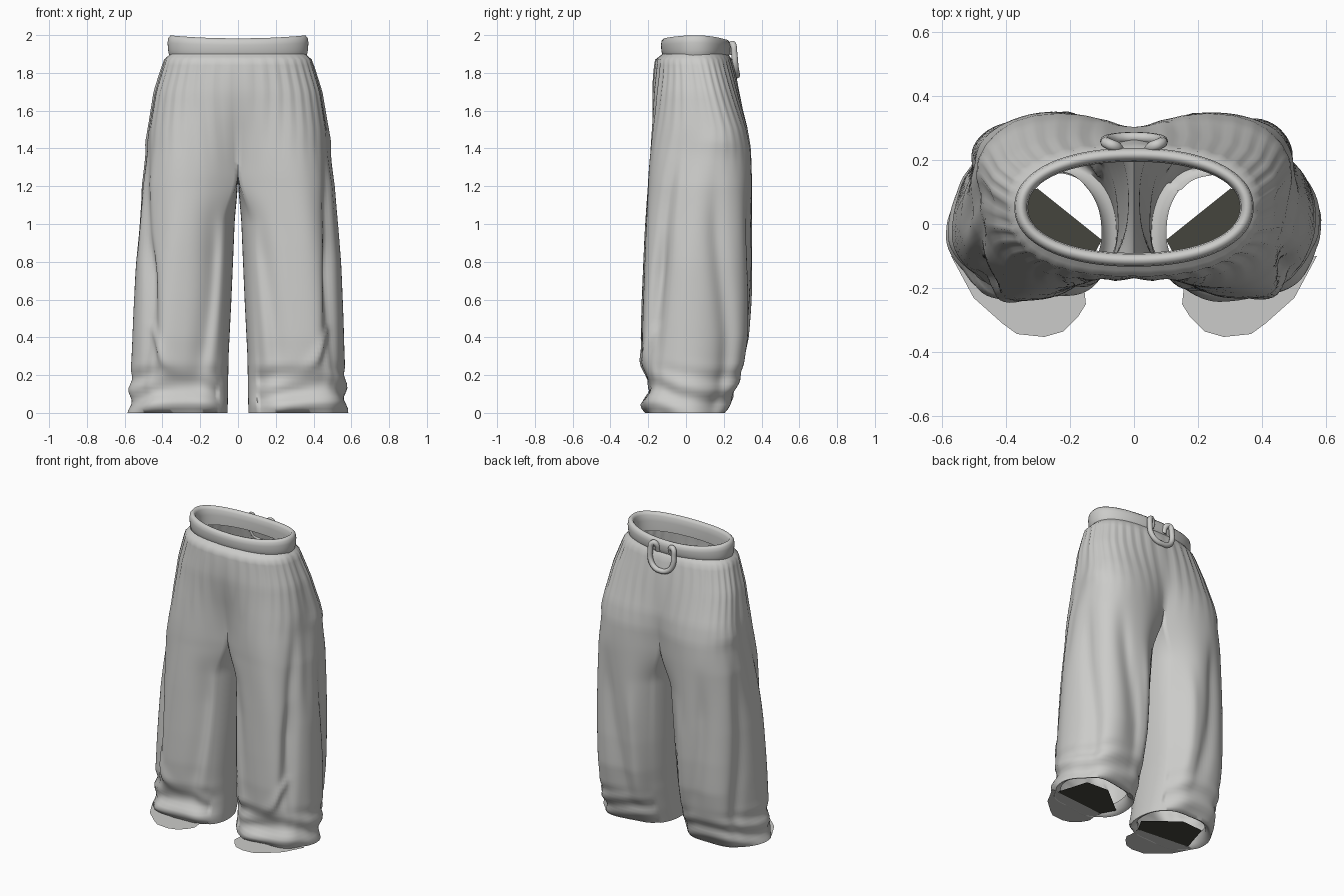
import bpy, bmesh, math

if "Cube" in bpy.data.objects:
    bpy.data.objects.remove(bpy.data.objects["Cube"])


def material(name, rgb):
    m = bpy.data.materials.new(name)
    m.diffuse_color = (*rgb, 1)
    m.use_nodes = True
    m.node_tree.nodes["Principled BSDF"].inputs["Base Color"].default_value = m.diffuse_color
    return m


CLOTH = material("light grey cloth", (0.60, 0.60, 0.585))
DARK = material("dark lining", (0.06, 0.06, 0.047))


def finish(name, bm, mat, angle=60):
    me = bpy.data.meshes.new(name)
    bm.to_mesh(me)
    bm.free()
    ob = bpy.data.objects.new(name, me)
    bpy.context.collection.objects.link(ob)
    me.materials.append(mat)
    bpy.ops.object.select_all(action='DESELECT')
    ob.select_set(True)
    bpy.context.view_layer.objects.active = ob
    bpy.ops.object.shade_smooth_by_angle(angle=math.radians(angle))
    return ob


def key(table, z):
    """Linear interpolation in a table of (z, value), z falling."""
    if z >= table[0][0]:
        return table[0][1]
    for (z0, a), (z1, b) in zip(table, table[1:]):
        if z >= z1:
            return a + (b - a) * (z0 - z) / (z0 - z1)
    return table[-1][1]


def smooth(a, b, v):
    t = max(0, min(1, (v - a) / (b - a)))
    return t * t * (3 - 2 * t)


def spow(v, p):
    return math.copysign(abs(v) ** p, v)


# Silhouette by height
X_OUT = [(1.9, .36), (1.87, .39), (1.7, .445), (1.5, .48), (1.4, .487), (1.2, .515),
         (.8, .54), (.4, .555), (.2, .565), (0, .575)]
X_IN = [(1.27, .008), (1, .018), (.6, .035), (.3, .05), (0, .055)]
Y_FRONT = [(1.9, -.125), (1.87, -.163), (1.7, -.183), (1.5, -.193), (1.2, -.2), (.9, -.217),
           (.6, -.232), (.4, -.24), (.25, -.238), (.18, -.205), (.1, -.21), (.04, -.24), (0, -.22)]
Y_BACK = [(1.9, .222), (1.87, .243), (1.7, .285), (1.5, .335), (1.4, .349), (.9, .345),
          (.6, .343), (.4, .335), (.25, .312), (.1, .262), (0, .21)]
Y_MID = [(1.9, .05), (1.5, .13), (1.1, .09), (.5, .02), (0, -.03)]
# Long creases: start angle, start height, end angle, end height, width, depth
CREASES = [(-118, 1.0, -112, .2, 13, -.03), (-62, .2, -38, .85, 9, -.024),
           (-85, .22, -48, .45, 8, .016), (-28, 1.35, -45, .25, 8, -.022),
           (15, 1.2, 40, .1, 10, -.02), (75, 1.1, 95, .2, 10, -.022),
           (115, .9, 120, .2, 9, .016), (-12, 1.85, -8, .9, 8, -.01)]
CROTCH = 1.27
N_OUT, N_IN = 72, 20


def fold(deg, z, phase):
    a = math.radians(deg)
    d = .004 * math.sin(24 * a) * smooth(1.2, 1.8, z) * smooth(1.9, 1.82, z)
    d += .007 * math.sin(6 * a + 2.2 * z + phase) * smooth(1.4, .9, z)
    d += .011 * math.sin(48 * z + 2 * math.sin(2 * a + phase)) * smooth(.3, .12, z)
    d += .010 * math.exp(-((z - 1.43) / .05) ** 2 - ((deg - 20) / 30) ** 2)
    for a0, z0, a1, z1, w, h in CREASES:
        t = (z - z0) / (z1 - z0)
        if -.2 < t < 1.2:
            fade = smooth(-.2, .25, t) * smooth(1.2, .8, t)
            off = deg - (a0 + (a1 - a0) * t) - 5 * math.sin(phase + 4 * z)
            d += h * fade * math.exp(-(off / w) ** 2)
    return d - .006 * smooth(.5, 0, z)


def section(z, phase, shrink=1.0):
    """One horizontal ring of a trouser half: outer arc, then inner-leg arc."""
    xo, xi, yf, yb, ym = (key(t, z) for t in (X_OUT, X_IN, Y_FRONT, Y_BACK, Y_MID))
    blend = smooth(1.85, 1.2, z)
    seam = smooth(1.0, CROTCH, z)

    def leg(deg):
        a = math.radians(deg)
        r = (xo - xi) / 2
        c, s = spow(math.cos(a), .87), spow(math.sin(a), .87)
        return xi + r + r * c, ym + s * ((yb - ym) if s > 0 else (ym - yf))

    pts = []
    for i in range(N_OUT + 1):
        u = 2 * i / N_OUT - 1
        a = u * math.pi / 2
        c, s = spow(math.cos(a), .8), spow(math.sin(a), .85)
        tx, ty = xo * c, ym + s * ((yb - ym) if s > 0 else (ym - yf))
        lx, ly = leg(u * 138)
        x, y = tx + (lx - tx) * blend, ty + (ly - ty) * blend
        xe = leg(138)[0] * blend
        x -= xe * seam * abs(u) ** 6
        d = fold(u * 138, z, phase)
        fade = 1 - abs(u) ** 8 * seam
        pts.append([x + math.cos(a) * d * fade, y + math.sin(a) * d])
    for i in range(1, N_IN):
        deg = 138 + 84 * i / N_IN
        x, y = leg(deg)
        pts.append([x * (1 - seam), y])
    if z >= CROTCH:
        pts[0][0] = pts[N_OUT][0] = 0
    cx, cy = (xo + xi) / 2, ym
    return [(cx + (x - cx) * shrink, cy + (y - cy) * shrink) for x, y in pts]


# Trousers: both halves lofted downwards and joined along the centre seam
bm = bmesh.new()
levels = [1.9, 1.885, 1.87] + [1.87 - .6 * i / 20 for i in range(1, 20)] + [CROTCH]
levels += [CROTCH - CROTCH * (i / 58) for i in range(1, 59)]
rows = [(z, 1.0, z) for z in levels] + [(0.0, .95, .004), (0.0, .86, .02), (.02, .82, .06)]
for side, phase in ((1, .4), (-1, 1.9)):
    prev, prev_z = None, 0
    for z, shrink, height in rows:
        ring = [bm.verts.new((side * x, y, height)) for x, y in section(z, phase, shrink)]
        n = len(ring)
        if prev:
            upper = prev_z > CROTCH + 1e-4
            for i in range(N_OUT if upper else n):
                j = (i + 1) % n
                quad = [prev[i], ring[i], ring[j], prev[j]]
                bm.faces.new(quad if side > 0 else quad[::-1])
        prev, prev_z = ring, z
bmesh.ops.delete(bm, geom=[v for v in bm.verts if not v.link_faces], context='VERTS')
bmesh.ops.remove_doubles(bm, verts=[v for v in bm.verts if abs(v.co.x) < 1e-4 and v.co.z > 1.2], dist=.0005)
finish("trousers", bm, CLOTH, 80)

# Waistband: rolled profile swept round an oval, dipping at front and back
bm = bmesh.new()
profile = [(-.012, 1.868), (.004, 1.89), (.01, 1.92), (.013, 1.96), (.009, 1.985), (-.003, 1.999),
           (-.016, 1.997), (-.026, 1.98), (-.03, 1.94), (-.03, 1.87)]
rings = []
for i in range(96):
    a = 2 * math.pi * i / 96
    c, s = spow(math.cos(a), .92), spow(math.sin(a), .92)
    dip = (.025 if s > 0 else .016) * s * s
    ring = []
    for off, z in profile:
        z -= dip * smooth(1.87, 2, z)
        ring.append(bm.verts.new(((.36 + off) * c, .052 + (.172 + off) * s, z)))
    rings.append(ring)
for i in range(96):
    p, q = rings[i], rings[(i + 1) % 96]
    for k in range(len(profile)):
        m = (k + 1) % len(profile)
        bm.faces.new([p[k], q[k], q[m], p[m]])
bmesh.ops.recalc_face_normals(bm, faces=bm.faces)
finish("waistband", bm, CLOTH, 70)

# Drawstring loop hanging at the back of the waistband
curve = bpy.data.curves.new("drawstring", 'CURVE')
curve.dimensions = '3D'
curve.bevel_depth = .017
curve.bevel_resolution = 3
curve.resolution_u = 6
curve.use_fill_caps = True
half = [(.05, .225, 1.90), (.055, .24, 1.945), (.075, .248, 1.952), (.088, .256, 1.90),
        (.08, .262, 1.835), (.045, .268, 1.797)]
path = half + [(0, .27, 1.788)] + [(-x, y, z) for x, y, z in reversed(half)]
sp = curve.splines.new('BEZIER')
sp.bezier_points.add(len(path) - 1)
for p, co in zip(sp.bezier_points, path):
    p.co = co
    p.handle_left_type = p.handle_right_type = 'AUTO'
curve.materials.append(CLOTH)
bpy.context.collection.objects.link(bpy.data.objects.new("drawstring", curve))

# Flat hem flaps trailing on the floor in front, with dark lining under each leg
FLAP = [(.57, -.10), (.5, -.23), (.455, -.27), (.41, -.31), (.365, -.343), (.28, -.352), (.22, -.335),
        (.175, -.29), (.15, -.25), (.155, -.2), (.15, -.14)]
LINING = [(.52, -.10), (.42, -.14), (.15, -.14), (.10, -.05), (.30, .11), (.46, .1)]
for side, label in ((1, "right"), (-1, "left")):
    for name, outline, mat, z in (("hem_flap", FLAP, CLOTH, .002), ("hem_lining", LINING, DARK, .004)):
        bm = bmesh.new()
        f = bm.faces.new([bm.verts.new((side * x, y, z)) for x, y in outline])
        f.normal_update()
        if f.normal.z < 0:
            f.normal_flip()
        finish(f"{name}_{label}", bm, mat)
